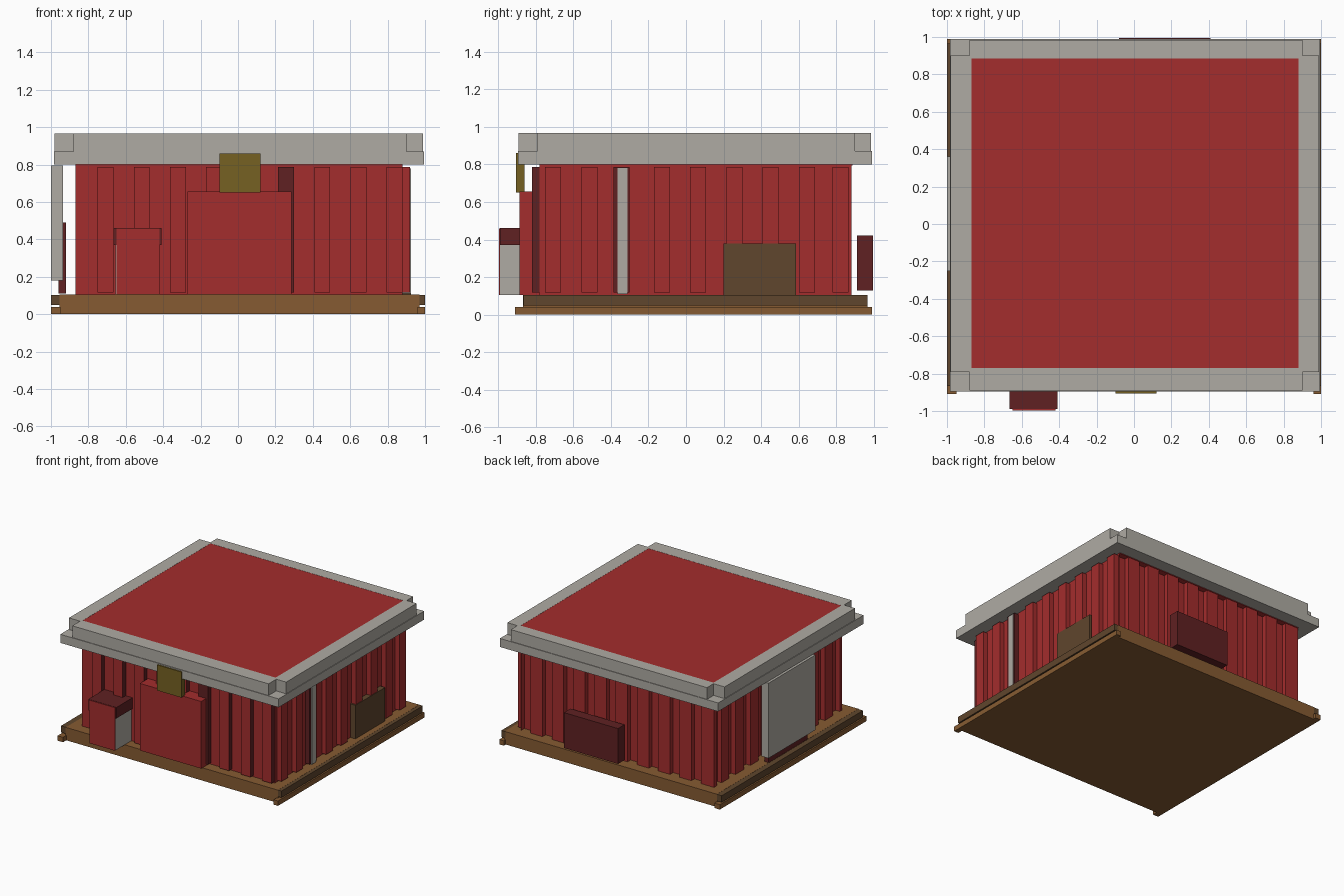
import bpy
import bmesh

cube = bpy.data.objects.get("Cube")
if cube:
    bpy.data.objects.remove(cube, do_unlink=True)


def material(name, r, g, b):
    mat = bpy.data.materials.new(name)
    mat.use_nodes = True
    mat.diffuse_color = (r, g, b, 1)
    shader = next(n for n in mat.node_tree.nodes if n.type == 'BSDF_PRINCIPLED')
    shader.inputs["Base Color"].default_value = (r, g, b, 1)
    return mat


RED = material("barn red", 0.37, 0.026, 0.026)
DARK_RED = material("dark red", 0.115, 0.015, 0.016)
GREY = material("warm grey", 0.43, 0.41, 0.37)
BROWN = material("wood brown", 0.24, 0.105, 0.032)
DARK_BROWN = material("dark brown", 0.115, 0.061, 0.026)
OLIVE = material("olive", 0.18, 0.12, 0.016)


def boxes(name, mat, spans, side_mat=None):
    """One object from boxes, each given as (x range, y range, z range)."""
    bm = bmesh.new()
    for span in spans:
        verts = bmesh.ops.create_cube(bm, size=1)["verts"]
        for v in verts:
            v.co = [lo + (hi - lo) * (c + 0.5) for c, (lo, hi) in zip(v.co, span)]
    bm.normal_update()
    mesh = bpy.data.meshes.new(name)
    mesh.materials.append(mat)
    if side_mat:
        mesh.materials.append(side_mat)
        for face in bm.faces:
            face.material_index = int(face.normal.x > 0.5)
    bm.to_mesh(mesh)
    bm.free()
    obj = bpy.data.objects.new(name, mesh)
    bpy.context.collection.objects.link(obj)
    return obj


def box(name, mat, x, y, z):
    return boxes(name, mat, [(x, y, z)])


# Outline of the hut and the wall heights
LEFT, RIGHT, FRONT, BACK = -0.87, 0.88, -0.78, 0.88
DEPTH = 0.04
WALL_Z = (0.105, 0.8)
RIB_Z = (0.117, 0.787)
PITCH, RIB = 0.193, 0.085


def ribs(start, count):
    return [(start + i * PITCH, start + i * PITCH + RIB) for i in range(count)]


def between(ranges, lo, hi):
    """The strips left over between the ribs."""
    starts = [lo] + [r[1] for r in ranges]
    ends = [r[0] for r in ranges] + [hi]
    return list(zip(starts, ends))


x_ribs = ribs(-0.75, 9)
y_ribs = ribs(-0.75, 9)
y_ribs[-1] = (0.78, 0.865)

# Platform
box("platform", BROWN, (-0.955, 0.97), (-0.868, 0.965), (0, 0.105))
for side, a, b in (("right", 0.96, 1.0), ("left", -1.0, -0.95)):
    box(side + "_lower_beam", BROWN, (a, b), (-0.91, 0.99), (0, 0.04))
    box(side + "_upper_beam", DARK_BROWN, (a, b), (-0.865, 0.965), (0.05, 0.104))

# Walls: ribs stand out on the front and right, grooves sink in on the others
box("wall_core", RED, (LEFT + DEPTH, RIGHT), (FRONT, BACK - DEPTH), WALL_Z)
boxes("front_ribs", RED, [(r, (FRONT - DEPTH, FRONT), RIB_Z)
                          for i, r in enumerate(x_ribs) if i != 5], DARK_RED)
box("front_dark_post", DARK_RED, x_ribs[5], (FRONT - DEPTH, FRONT), RIB_Z)
boxes("right_ribs", RED, [((RIGHT, RIGHT + DEPTH), r, RIB_Z)
                          for i, r in enumerate(y_ribs) if i != 2])
box("right_dark_post", DARK_RED, (RIGHT, RIGHT + DEPTH), (-0.385, -0.3), RIB_Z)
boxes("back_planks", RED, [(s, (BACK - DEPTH, BACK), WALL_Z)
                           for s in between(x_ribs, LEFT, RIGHT)])
boxes("left_planks", RED, [((LEFT, LEFT + DEPTH), s, WALL_Z)
                           for s in between(y_ribs, FRONT, BACK)])

# Roof with a stepped trim that is notched at the corners
box("roof", RED, (LEFT, RIGHT), (-0.77, 0.885), (0.795, 0.965))
LOW, HIGH = (0.8, 0.87), (0.8, 0.966)
boxes("roof_ledge", GREY, [
    ((-0.985, 0.995), (-0.895, FRONT), LOW),
    ((-0.985, 0.995), (BACK, 0.99), LOW),
    ((-0.985, LEFT), (FRONT, BACK), LOW),
    ((RIGHT, 0.995), (FRONT, BACK), LOW)])
boxes("roof_trim", GREY, [
    ((-0.88, 0.9), (-0.89, -0.77), HIGH),
    ((-0.88, 0.9), (0.885, 0.985), HIGH),
    ((-0.98, LEFT), (-0.79, 0.9), HIGH),
    ((RIGHT, 0.99), (-0.79, 0.9), HIGH)])

# Front door and sign
box("front_door", RED, (-0.27, 0.285), (-0.885, FRONT), (0.105, 0.655))
box("sign", OLIVE, (-0.1, 0.12), (-0.905, -0.86), (0.65, 0.86))

# Small hutch beside the door
box("hutch_body", GREY, (-0.655, -0.42), (-0.99, FRONT), (0.105, 0.37))
box("hutch_hood", DARK_RED, (-0.665, -0.41), (-0.99, FRONT), (0.37, 0.46))
box("hutch_front", RED, (-0.65, -0.42), (-0.996, -0.988), (0.105, 0.458))

# Fittings on the right wall
box("right_post", GREY, (RIGHT, 0.925), (-0.365, -0.31), (0.11, 0.78))
box("right_panel", DARK_BROWN, (RIGHT, 0.925), (0.2, 0.585), (0.105, 0.38))

# Sliding door and low box on the left, trough on the back
box("left_sliding_door", GREY, (-1.0, -0.935), (-0.25, 0.36), (0.18, 0.795))
box("left_low_box", DARK_RED, (-0.96, -0.92), (-0.2, 0.3), (0.11, 0.49))
box("back_trough", DARK_RED, (-0.08, 0.41), (0.91, 0.995), (0.13, 0.42))
